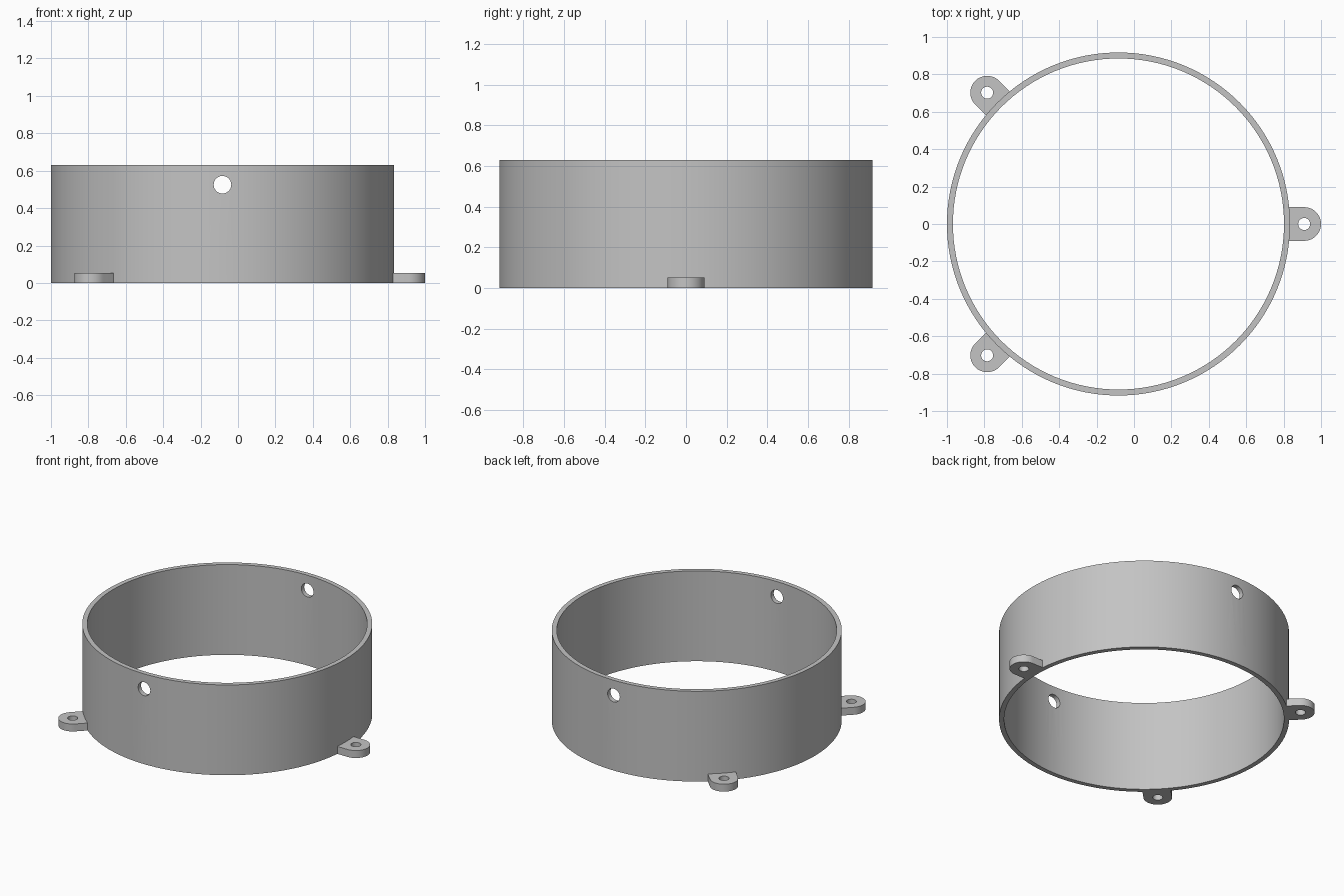
import bpy, bmesh
from math import sin, cos, pi, radians
from mathutils import Matrix

if "Cube" in bpy.data.objects:
    bpy.data.objects.remove(bpy.data.objects["Cube"], do_unlink=True)

CENTRE_X = -0.083
OUTER, INNER, HEIGHT = 0.917, 0.885, 0.63
LUG_DIST, LUG_R, LUG_H = 0.993, 0.09, 0.052

grey = bpy.data.materials.new("plain_grey")
grey.use_nodes = True
colour = (0.55, 0.55, 0.55, 1)
grey.diffuse_color = colour
grey.node_tree.nodes["Principled BSDF"].inputs["Base Color"].default_value = colour


def make_object(name, bm):
    bmesh.ops.recalc_face_normals(bm, faces=bm.faces)
    mesh = bpy.data.meshes.new(name)
    bm.to_mesh(mesh)
    bm.free()
    mesh.materials.append(grey)
    obj = bpy.data.objects.new(name, mesh)
    bpy.context.collection.objects.link(obj)
    return obj


def activate(obj):
    bpy.ops.object.select_all(action='DESELECT')
    obj.select_set(True)
    bpy.context.view_layer.objects.active = obj


def drill(obj, radius, depth, matrix):
    """Cut a round hole along the matrix's z axis."""
    bm = bmesh.new()
    bmesh.ops.create_cone(bm, cap_ends=True, segments=40, radius1=radius,
                          radius2=radius, depth=depth, matrix=matrix)
    cutter = make_object("hole_cutter", bm)
    cutter.hide_render = True
    mod = obj.modifiers.new("hole", 'BOOLEAN')
    mod.operation, mod.solver, mod.object = 'DIFFERENCE', 'EXACT', cutter
    activate(obj)
    bpy.ops.object.modifier_apply(modifier=mod.name)
    bpy.data.objects.remove(cutter, do_unlink=True)


def smooth(obj):
    activate(obj)
    bpy.ops.object.shade_smooth_by_angle(angle=radians(30))


# Ring wall: a rectangular section swept round the axis
bm = bmesh.new()
steps = 128
section = [(INNER, 0), (OUTER, 0), (OUTER, HEIGHT), (INNER, HEIGHT)]
rings = [[bm.verts.new((CENTRE_X + r * cos(2 * pi * i / steps),
                        r * sin(2 * pi * i / steps), z)) for r, z in section]
         for i in range(steps)]
for i in range(steps):
    a, b = rings[i], rings[(i + 1) % steps]
    for j in range(4):
        k = (j + 1) % 4
        bm.faces.new((a[j], a[k], b[k], b[j]))
wall = make_object("ring_wall", bm)

# Cross hole through the front and back of the wall
drill(wall, 0.047, 3, Matrix.Translation((CENTRE_X, 0, 0.525))
      @ Matrix.Rotation(pi / 2, 4, 'X'))
smooth(wall)

# Mounting lugs: rounded tabs with a screw hole, rooted in the wall
for name, angle in (("left", 0), ("back_right", 135), ("front_right", 225)):
    place = Matrix.Translation((CENTRE_X, 0, 0)) @ Matrix.Rotation(radians(angle), 4, 'Z')
    outline = [(0.9, -LUG_R)]
    outline += [(LUG_DIST + LUG_R * cos(t), LUG_R * sin(t))
                for t in (-pi / 2 + pi * i / 24 for i in range(25))]
    outline += [(0.9, LUG_R)]
    bm = bmesh.new()
    base = bm.faces.new([bm.verts.new((x, y, 0)) for x, y in outline])
    top = bmesh.ops.extrude_face_region(bm, geom=[base], use_keep_orig=True)["geom"]
    bmesh.ops.translate(bm, vec=(0, 0, LUG_H),
                        verts=[v for v in top if isinstance(v, bmesh.types.BMVert)])
    bm.transform(place)
    lug = make_object(name + "_lug", bm)
    drill(lug, 0.032, 1, place @ Matrix.Translation((LUG_DIST, 0, 0)))
    smooth(lug)
